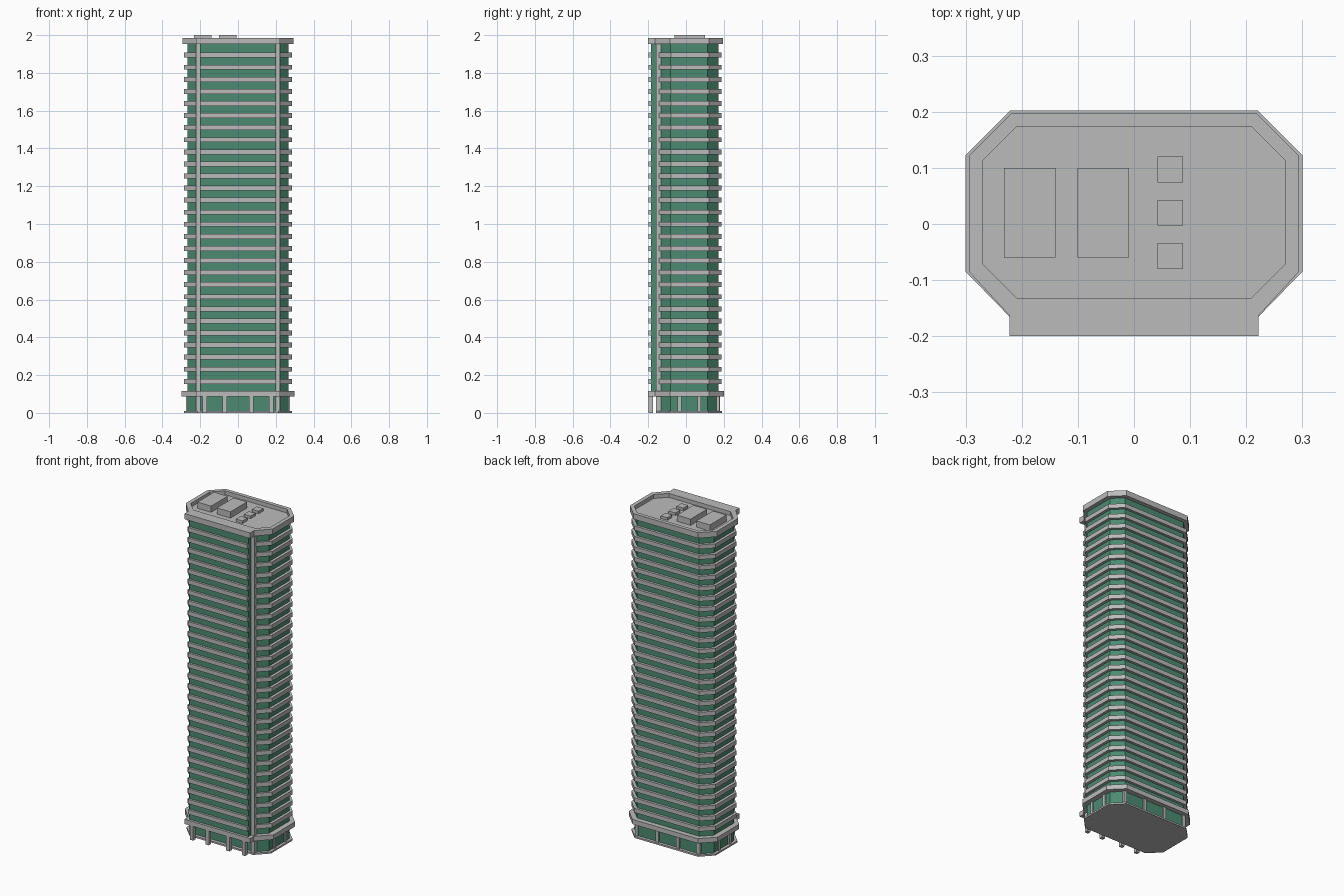
import bpy, bmesh
from mathutils import Matrix

cube = bpy.data.objects.get("Cube")
if cube:
    bpy.data.objects.remove(cube)


def material(name, rgb):
    m = bpy.data.materials.new(name)
    m.use_nodes = True
    m.diffuse_color = (*rgb, 1)
    m.node_tree.nodes["Principled BSDF"].inputs["Base Color"].default_value = (*rgb, 1)
    return m


CONCRETE = material("concrete grey", (0.5, 0.5, 0.5))
GLASS = material("green glass", (0.07, 0.26, 0.17))


def finish(name, bm, mat):
    bmesh.ops.recalc_face_normals(bm, faces=bm.faces)
    mesh = bpy.data.meshes.new(name)
    bm.to_mesh(mesh)
    bm.free()
    mesh.materials.append(mat)
    obj = bpy.data.objects.new(name, mesh)
    bpy.context.collection.objects.link(obj)
    return obj


def add_prism(bm, outline, z0, z1):
    low = bm.faces.new([bm.verts.new((x, y, z0)) for x, y in outline])
    up = bmesh.ops.extrude_face_region(bm, geom=[low])["geom"]
    for v in up:
        if isinstance(v, bmesh.types.BMVert):
            v.co.z = z1
    return next(f for f in up if isinstance(f, bmesh.types.BMFace))


def add_box(bm, x0, x1, y0, y1, z0, z1):
    add_prism(bm, [(x0, y0), (x1, y0), (x1, y1), (x0, y1)], z0, z1)


def mirrored(half):
    """Close an outline from its +x half, listed front to back."""
    return half + [(-x, y) for x, y in reversed(half)]


def octagon(w, front, back, cut):
    return mirrored([(w - cut, front), (w, front + cut), (w, back - cut), (w - cut, back)])


def with_bay(w, front, back, cut, bay_x, bay_y):
    slope_y = front + (w - cut - bay_x)
    return mirrored([(bay_x, bay_y), (bay_x, slope_y), (w, front + cut),
                     (w, back - cut), (w - cut, back)])


# Glass tower: chamfered body plus the projecting front bay
bm = bmesh.new()
add_prism(bm, octagon(0.268, -0.14, 0.172, 0.058), 0.01, 1.955)
add_box(bm, -0.2, 0.2, -0.185, -0.13, 0.1, 1.955)
finish("glass_tower", bm, GLASS)

# Floor bands
FLOORS, FIRST, STEP, THICK = 28, 0.167, 0.06396, 0.026
bm = bmesh.new()
for i in range(FLOORS):
    z = FIRST + i * STEP
    add_prism(bm, octagon(0.285, -0.146, 0.187, 0.066), z - THICK / 2, z + THICK / 2)
    add_box(bm, -0.2, 0.2, -0.198, -0.13, z - THICK / 2, z + THICK / 2)
finish("floor_bands", bm, CONCRETE)

# Corner columns where the bay meets the body
bm = bmesh.new()
for s in (-1, 1):
    xs = sorted((s * 0.199, s * 0.222))
    add_box(bm, *xs, -0.158, -0.132, 0.01, 1.955)
finish("bay_corner_columns", bm, CONCRETE)

# Canopy above the ground floor
bm = bmesh.new()
add_prism(bm, with_bay(0.3, -0.164, 0.202, 0.079, 0.222, -0.2), 0.088, 0.117)
finish("canopy", bm, CONCRETE)

# Roof slab with a sunken deck behind the parapet
bm = bmesh.new()
top = add_prism(bm, with_bay(0.294, -0.16, 0.197, 0.075, 0.222, -0.2), 1.952, 1.986)
bmesh.ops.delete(bm, geom=[top], context='FACES_ONLY')
rim = [e for e in bm.edges if e.is_boundary]
deck = bm.faces.new([bm.verts.new((x, y, 1.986)) for x, y in octagon(0.27, -0.132, 0.174, 0.061)])
bmesh.ops.triangle_fill(bm, use_beauty=True, edges=rim + list(deck.edges))
down = bmesh.ops.extrude_discrete_faces(bm, faces=[deck])["faces"][0]
for v in down.verts:
    v.co.z = 1.962
finish("roof_parapet", bm, CONCRETE)

# Rooftop plant rooms and vents
bm = bmesh.new()
for x in (-0.186, -0.055):
    add_box(bm, x - 0.046, x + 0.046, -0.06, 0.1, 1.96, 2.0)
finish("plant_rooms", bm, CONCRETE)
bm = bmesh.new()
for y in (-0.057, 0.02, 0.097):
    add_box(bm, 0.042, 0.087, y - 0.023, y + 0.023, 1.96, 1.978)
finish("roof_vents", bm, CONCRETE)

# Base plate
bm = bmesh.new()
add_prism(bm, octagon(0.285, -0.16, 0.19, 0.07), 0, 0.01)
finish("base_plate", bm, CONCRETE)

# Free-standing front columns and wall piers of the ground floor
bm = bmesh.new()
for x in (-0.176, -0.07, 0.07, 0.176):
    add_box(bm, x - 0.011, x + 0.011, -0.198, -0.176, 0, 0.09)
finish("entrance_columns", bm, CONCRETE)
bm = bmesh.new()
for x in (-0.07, 0.07):
    add_box(bm, x - 0.01, x + 0.01, 0.165, 0.18, 0.01, 0.09)
for s in (-1, 1):
    for y in (-0.035, 0.07):
        xs = sorted((s * 0.26, s * 0.276))
        add_box(bm, *xs, y - 0.01, y + 0.01, 0.01, 0.09)
    xs = sorted((s * 0.2, s * 0.22))
    add_box(bm, *xs, 0.158, 0.178, 0.01, 0.09)
finish("ground_piers", bm, CONCRETE)
